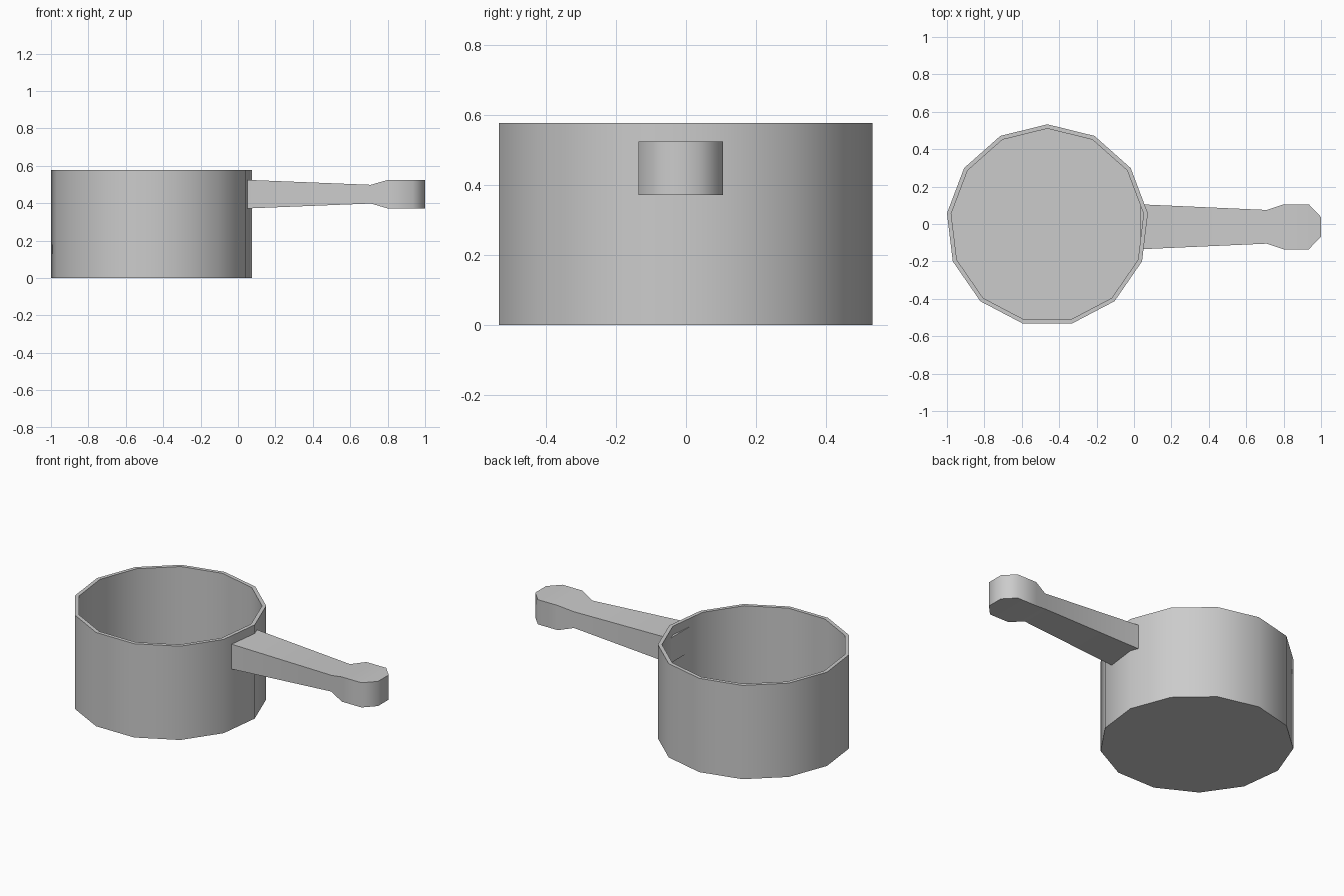
import bpy, bmesh
from math import pi, radians, sin, cos

cube = bpy.data.objects.get("Cube")
if cube:
    bpy.data.objects.remove(cube, do_unlink=True)

# One plain grey metal
metal = bpy.data.materials.new("grey_metal")
metal.use_nodes = True
GREY = (0.6, 0.6, 0.6, 1)
metal.diffuse_color = GREY
metal.node_tree.nodes["Principled BSDF"].inputs["Base Color"].default_value = GREY


def loft(name, rings, smooth_angle):
    """Skin a list of equal-length point rings and cap both ends."""
    bm = bmesh.new()
    loops = [[bm.verts.new(p) for p in ring] for ring in rings]
    n = len(loops[0])
    for a, b in zip(loops, loops[1:]):
        for i in range(n):
            j = (i + 1) % n
            bm.faces.new((a[i], a[j], b[j], b[i]))
    bm.faces.new(loops[0][::-1])
    bm.faces.new(loops[-1])
    bmesh.ops.recalc_face_normals(bm, faces=bm.faces)
    mesh = bpy.data.meshes.new(name)
    bm.to_mesh(mesh)
    bm.free()
    mesh.materials.append(metal)
    obj = bpy.data.objects.new(name, mesh)
    bpy.context.collection.objects.link(obj)
    bpy.ops.object.select_all(action='DESELECT')
    obj.select_set(True)
    bpy.context.view_layer.objects.active = obj
    bpy.ops.object.shade_smooth_by_angle(angle=radians(smooth_angle))
    return obj


# Pot: thirteen-sided hollow cylinder, from outer base over the rim to the floor
SIDES, CX, CY = 13, -0.463, -0.008


def polygon(radius, z):
    turns = [pi / 2 + 2 * pi * i / SIDES for i in range(SIDES)]
    return [(CX + radius * cos(t), CY + radius * sin(t), z) for t in turns]


OUTER, INNER, HEIGHT, FLOOR = 0.541, 0.518, 0.577, 0.02
loft("pot", [polygon(OUTER, 0), polygon(OUTER, HEIGHT),
             polygon(INNER, HEIGHT), polygon(INNER, FLOOR)], 30)

# Handle: rectangular sections tapering to a neck, then a chamfered knob
MID_Y, MID_Z = -0.015, 0.448
sections = [  # x, half width, half height
    (0.035, 0.12, 0.077),
    (0.71, 0.09, 0.05),
    (0.80, 0.12, 0.076),
    (0.935, 0.12, 0.076),
    (1.0, 0.052, 0.076),
]
loft("handle", [[(x, MID_Y + sy * w, MID_Z + sz * h)
                 for sy, sz in ((-1, -1), (1, -1), (1, 1), (-1, 1))]
                for x, w, h in sections], 50)
